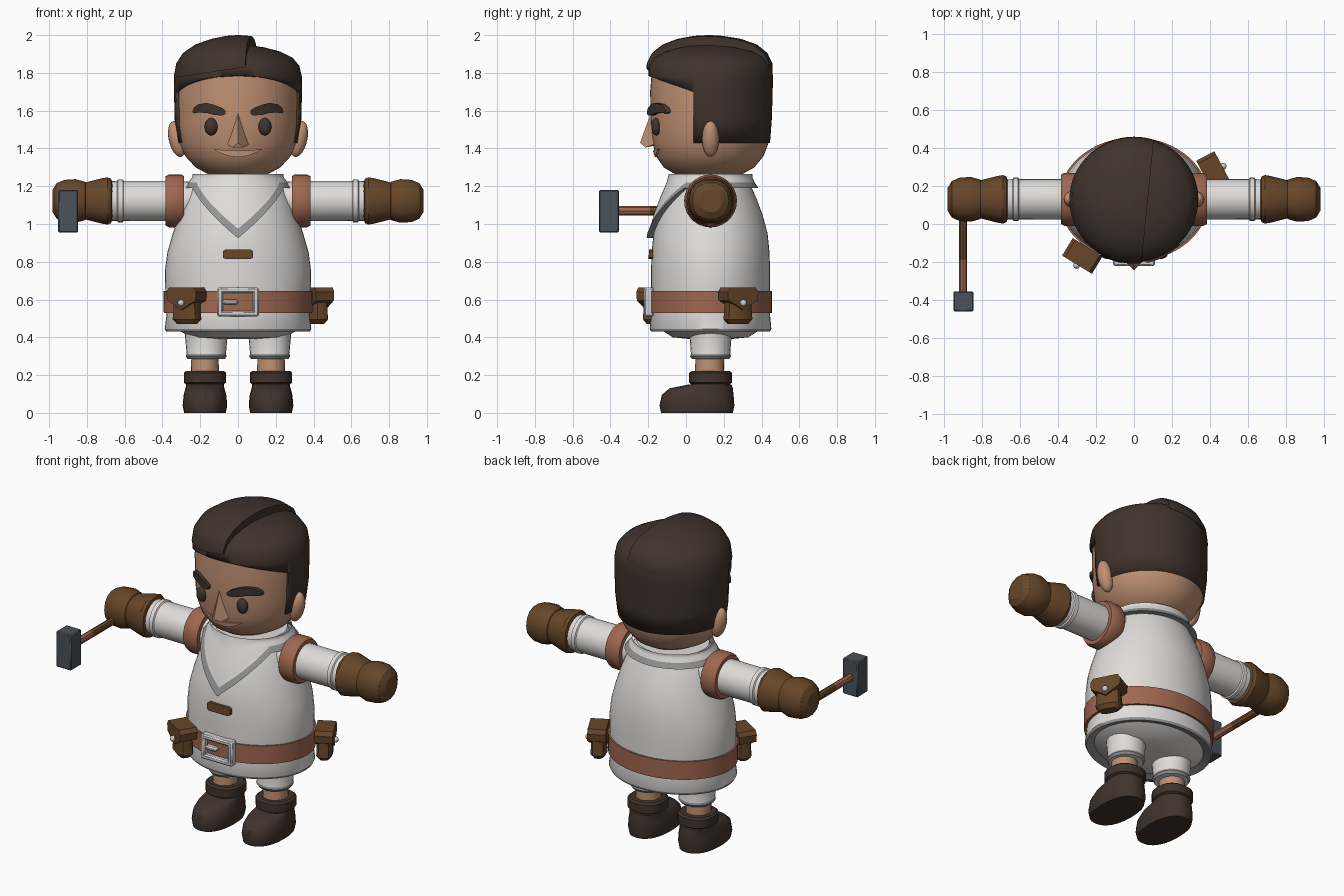
import bpy, bmesh, math
from mathutils import Vector, Matrix

if "Cube" in bpy.data.objects:
    bpy.data.objects.remove(bpy.data.objects["Cube"])

CY = 0.13  # depth of the body axis


def mat(name, r, g, b):
    m = bpy.data.materials.new(name)
    m.diffuse_color = (r, g, b, 1)
    m.use_nodes = True
    m.node_tree.nodes["Principled BSDF"].inputs["Base Color"].default_value = m.diffuse_color
    return m


WHITE = mat("white cloth", .74, .72, .70)
TRIM = mat("grey trim", .29, .29, .29)
SKIN = mat("skin", .52, .28, .17)
LIP = mat("lip", .70, .38, .25)
HAIR = mat("dark brown", .052, .033, .025)
BELT = mat("red leather", .35, .135, .08)
GLOVE = mat("brown leather", .135, .062, .022)
METAL = mat("light metal", .62, .62, .62)
SLATE = mat("slate", .07, .085, .1)


def finish(name, bm, *mats, angle=35):
    bmesh.ops.recalc_face_normals(bm, faces=bm.faces[:])
    me = bpy.data.meshes.new(name)
    bm.to_mesh(me)
    bm.free()
    for m in mats:
        me.materials.append(m)
    me.shade_smooth()
    me.set_sharp_from_angle(angle=math.radians(angle))
    ob = bpy.data.objects.new(name, me)
    bpy.context.collection.objects.link(ob)
    return ob


def loft_bm(rings, n=36, axis='z', p=2, bands=()):
    """Rings are (t, ra, rb, ca, cb); bands lists ring gaps using the second material."""
    bm = bmesh.new()
    rows = []
    for t, ra, rb, ca, cb in rings:
        row = []
        for i in range(n):
            c, s = (f(2 * math.pi * i / n) for f in (math.cos, math.sin))
            a = ca + ra * math.copysign(abs(c) ** (2 / p), c)
            b = cb + rb * math.copysign(abs(s) ** (2 / p), s)
            row.append(bm.verts.new({'z': (a, b, t), 'x': (t, a, b), 'y': (a, t, b)}[axis]))
        rows.append(row)
    for k in range(len(rows) - 1):
        for i in range(n):
            j = (i + 1) % n
            f = bm.faces.new((rows[k][i], rows[k][j], rows[k + 1][j], rows[k + 1][i]))
            f.material_index = int(k in bands)
    bm.faces.new(rows[0])
    bm.faces.new(rows[-1])
    return bm


def loft(name, rings, *mats, angle=35, **kw):
    return finish(name, loft_bm(rings, **kw), *mats, angle=angle)


def ball(name, loc, size, m, rot=0):
    bm = bmesh.new()
    bmesh.ops.create_uvsphere(bm, u_segments=20, v_segments=12, radius=1)
    bm.transform(Matrix.Translation(loc) @ Matrix.Rotation(rot, 4, 'Y') @ Matrix.Diagonal((*size, 1)))
    return finish(name, bm, m)


def prism(name, pts, y0, y1, m, place=Matrix()):
    """Outline in x, z pushed from y0 to y1."""
    bm = bmesh.new()
    a, b = ([bm.verts.new((x, y, z)) for x, z in pts] for y in (y0, y1))
    bm.faces.new(a)
    bm.faces.new(b)
    for i in range(len(pts)):
        j = (i + 1) % len(pts)
        bm.faces.new((a[i], a[j], b[j], b[i]))
    bm.transform(place)
    return finish(name, bm, m, angle=25)


def section(rings, z):
    """Radii and depth centre of a lofted body at height z."""
    for a, b in zip(rings, rings[1:]):
        if a[0] <= z <= b[0]:
            t = (z - a[0]) / (b[0] - a[0])
            return [a[i] + t * (b[i] - a[i]) for i in (1, 2, 4)]
    return [rings[-1][i] for i in (1, 2, 4)]


def strip(name, cols, out, depth, body, m):
    """Plate wrapped on the front of a body; columns are (x, top, bottom)."""
    bm = bmesh.new()
    rows = []
    for x, zt, zb in cols:
        q = []
        for z, d in ((zt, out), (zb, out), (zb, out - depth), (zt, out - depth)):
            rx, ry, cy = section(body, z)
            q.append(bm.verts.new((x, cy - ry * math.sqrt(1 - (x / rx) ** 2) - d, z)))
        rows.append(q)
    for a, b in zip(rows, rows[1:]):
        for i in range(4):
            bm.faces.new((a[i], a[(i + 1) % 4], b[(i + 1) % 4], b[i]))
    bm.faces.new(rows[0])
    bm.faces.new(rows[-1])
    return finish(name, bm, m)


# Tunic with hem
tunic = [(z, rx, ry, 0, CY) for z, rx, ry in (
    (.39, .12, .10), (.40, .24, .20), (.445, .335, .27), (.43, .38, .315), (.445, .388, .322),
    (.53, .377, .314), (.65, .385, .315), (.75, .387, .315), (.85, .374, .312), (.95, .345, .302),
    (1.05, .312, .275), (1.13, .283, .245), (1.2, .25, .215), (1.25, .215, .195))]
loft("tunic", tunic, WHITE, TRIM, n=48, bands=(2, 3))
chest = tunic[4:]

# V-shaped collar with trim
bm = bmesh.new()
N, R = 64, 8
rows = []
for i in range(N):
    a = 2 * math.pi * i / N
    front = min(1, .3 * abs(math.sin(a)) / .25) if math.cos(a) > 0 else 1
    end = .925 + .265 * front
    trim = .05 - .02 * front
    levels = [1.265 + (end + trim - 1.265) * k / (R - 1) for k in range(R)] + [end, end]
    row = []
    for k, z in enumerate(levels):
        rx, ry, cy = section(chest, min(z, 1.25))
        d = -.03 if k == R + 1 else .026 + .008 * (k == R)
        row.append(bm.verts.new(((rx + d) * math.sin(a), cy - (ry + d) * math.cos(a), z)))
    rows.append(row)
for i in range(N):
    a, b = rows[i], rows[(i + 1) % N]
    for k in range(R + 1):
        bm.faces.new((a[k], a[k + 1], b[k + 1], b[k])).material_index = int(k >= R - 1)
finish("collar", bm, WHITE, TRIM)

# Belt, buckle, chest toggle
loft("belt", [(.53, .37, .30, 0, CY), (.53, .393, .326, 0, CY), (.645, .395, .326, 0, CY),
              (.645, .37, .30, 0, CY)], BELT, n=48)
for x0, x1, z0, z1 in ((-.11, -.08, .51, .665), (.08, .11, .51, .665), (-.11, .11, .51, .54),
                       (-.11, .11, .635, .665), (-.08, 0, .575, .6)):
    ob = prism("buckle_bar", [(x0, z0), (x1, z0), (x1, z1), (x0, z1)], -.222, -.17, METAL)
    ob.modifiers.new("bevel", 'BEVEL').width = .008
strip("chest_toggle", [(-.08, .856, .822), (-.065, .866, .814), (.065, .866, .814), (.08, .856, .822)],
      .02, .04, chest, GLOVE)

# Belt pouches
for x, y in ((-.27, -.165), (.415, .275)):
    ang = math.atan2(y - CY if x > 0 else (y - CY) * 1.5, x) + math.pi / 2 + (.15 if x > 0 else 0)
    place = Matrix.Translation((x, y, 0)) @ Matrix.Rotation(ang, 4, 'Z')
    prism("pouch_flap", [(-.075, .665), (.075, .665), (.092, .64), (.088, .595), (.04, .57), (0, .545),
                         (-.04, .57), (-.088, .595), (-.092, .64)], -.058, .05, GLOVE, place)
    ob = loft("pouch_bag", [(.47, .055, .03, 0, 0), (.495, .078, .048, 0, 0), (.56, .072, .046, 0, 0),
                            (.62, .07, .046, 0, 0)], GLOVE, n=12, p=3)
    ob.matrix_world = place
    ball("pouch_button", place @ Vector((0, -.062, .582)), (.018, .018, .018), METAL)

# Legs, boots and arms on both sides
for s in (-1, 1):
    x = .168 * s
    loft("trouser_leg", [(.285, .098, .098, x, CY), (.30, .108, .108, x, CY), (.312, .104, .104, x, CY),
                         (.44, .116, .114, x, CY)], WHITE, TRIM, n=24, bands=(0, 1))
    x = .175 * s
    loft("ankle", [(.18, .075, .078, x, CY - .005), (.3, .072, .075, x, CY - .005)], SKIN, n=20)
    loft("boot", [(0, .11, .19, x, .058), (.04, .118, .198, x, .058), (.095, .113, .19, x, .062),
                  (.13, .103, .168, x, .08), (.148, .1, .12, x, .122), (.152, .1, .102, x, CY),
                  (.16, .112, .113, x, CY), (.212, .112, .113, x, CY), (.222, .1, .1, x, CY)],
         HAIR, n=24, p=2.3)
    for name, m, rings in (
        ("sleeve", WHITE, ((.2, .1), (.38, .107), (.605, .106), (.61, .114), (.635, .114), (.64, .106), (.7, .104))),
        ("shoulder_band", BELT, ((.285, .11), (.285, .132), (.3, .14), (.365, .14), (.385, .13), (.385, .1))),
        ("glove_cuff", GLOVE, ((.665, .1), (.672, .12), (.69, .128), (.72, .123), (.81, .1), (.83, .09))),
        ("fist", GLOVE, ((.795, .08), (.81, .104), (.86, .118), (.92, .114), (.96, .096), (.982, .06)))):
        loft(name, [(s * t, r, r, CY, 1.122) for t, r in rings], m, n=14 if m == GLOVE else 28, axis='x',
             angle=30 if m == GLOVE else 35, p=2.3 if m == GLOVE else 2)

# Hammer
for name, y0, y1, m in (("hammer_grip", .06, -.19, GLOVE), ("hammer_shaft", -.19, -.37, BELT)):
    loft(name, [(y, .021, .024, -.9, 1.07) for y in (y0, y1)], m, n=8, axis='y')
ob = prism("hammer_head", [(-.952, .955), (-.846, .955), (-.846, 1.18), (-.952, 1.18)], -.46, -.355, SLATE)
ob.modifiers.new("bevel", 'BEVEL').width = .006

# Head
head = [(1.24, .10, .10, 0, .12), (1.262, .155, .175, 0, .12), (1.3, .225, .24, 0, .122),
        (1.36, .28, .285, 0, .126), (1.43, .31, .307, 0, CY), (1.52, .322, .315, 0, CY),
        (1.7, .325, .32, 0, CY), (1.82, .315, .31, 0, CY), (1.88, .25, .25, 0, CY)]
loft("head", head, SKIN, n=48)

# Hair: fitted cap with sideburns, then a raised sweep left of the parting
hair = [(1.43, .318, .315, 0, CY), (1.55, .335, .324, 0, CY), (1.7, .339, .329, 0, CY),
        (1.78, .338, .33, 0, CY), (1.85, .325, .326, 0, CY), (1.905, .29, .3, 0, CY),
        (1.95, .225, .245, 0, CY), (1.98, .14, .165, 0, .125), (1.996, .06, .075, 0, .12), (2, .01, .01, 0, .12)]


def cut(bm, co, no, fill=False):
    res = bmesh.ops.bisect_plane(bm, geom=bm.verts[:] + bm.edges[:] + bm.faces[:], plane_co=co,
                                 plane_no=no, clear_inner=fill)
    if fill:
        bmesh.ops.edgenet_fill(bm, edges=[e for e in res['geom_cut'] if isinstance(e, bmesh.types.BMEdge)])


cap = [(z if z < 1.8 else 1.8 + (z - 1.8) * .75, *r) for z, *r in hair]
bm = loft_bm(cap, n=64)
cut(bm, (0, .04, 0), (0, 1, 0))
cut(bm, (0, .04, 1.70), (0, .35, 1))
doomed = []
for f in bm.faces:
    c = f.calc_center_median()
    if (c.y < .04 and c.z < 1.70 - .35 * (c.y - .04)) or (c.z < 1.431):
        doomed.append(f)
bmesh.ops.delete(bm, geom=doomed, context='FACES')
ob = finish("hair_cap", bm, HAIR)
mod = ob.modifiers.new("thickness", 'SOLIDIFY')
mod.thickness, mod.offset = .025, -1

bm = loft_bm(hair, n=64)
for v in bm.verts:  # push the fringe forward
    v.co.x *= 1.006
    v.co.y = CY + (v.co.y - CY) * (1.035 if v.co.y < CY else 1.004)
cut(bm, (0, 0, 1.825), (-.15, 0, 1), True)
cut(bm, (.06, 0, 0), (-1, .1, 0), True)
finish("hair_sweep", bm, HAIR)

# Face
for s in (-1, 1):
    ball("eye", (.142 * s, -.158, 1.515), (.035, .026, .046), HAIR)
    ball("ear", (.322 * s, CY, 1.45), (.045, .045, .097), SKIN, rot=.22 * s)
    strip("eyebrow", [(s * x, t, b) for x, t, b in (
        (.065, 1.60, 1.583), (.085, 1.615, 1.574), (.13, 1.632, 1.578), (.165, 1.641, 1.588),
        (.21, 1.634, 1.59), (.232, 1.618, 1.586), (.24, 1.6, 1.59))], .025, .05, head, HAIR)
bm = bmesh.new()
pts = [bm.verts.new(p) for p in ((0, -.185, 1.59), (-.062, -.16, 1.425), (-.03, -.215, 1.405), (0, -.243, 1.43),
                                 (.03, -.215, 1.405), (.062, -.16, 1.425), (0, -.14, 1.42))]
for i in range(1, 7):
    bm.faces.new((pts[0], pts[i], pts[i % 6 + 1]))
bm.faces.new(pts[1:])
finish("nose", bm, SKIN, angle=30)
cols = [.13 * k / 6 for k in range(-6, 7)]
strip("mouth", [(x, 1.388 + .01 * (x / .13) ** 2, 1.355 + .042 * (x / .13) ** 2) for x in cols],
      .009, .03, head, LIP)
